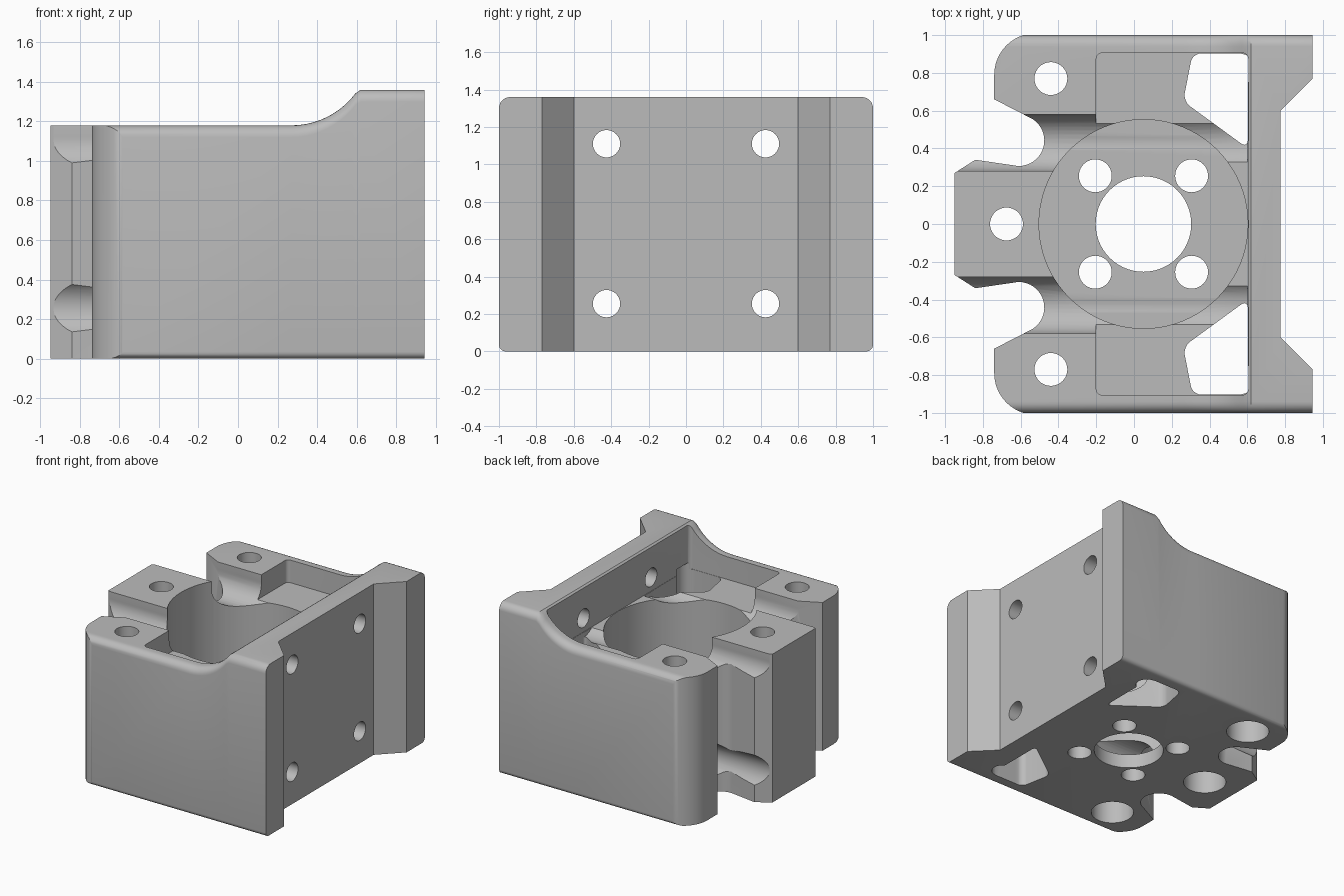
import bpy, bmesh, math
from mathutils import Matrix, Vector

cube = bpy.data.objects.get("Cube")
if cube:
    bpy.data.objects.remove(cube)

grey = bpy.data.materials.new("plain grey")
grey.use_nodes = True
grey.diffuse_color = (0.5, 0.5, 0.5, 1)
grey.node_tree.nodes["Principled BSDF"].inputs["Base Color"].default_value = (0.5, 0.5, 0.5, 1)


def finish(bm, name):
    bmesh.ops.recalc_face_normals(bm, faces=bm.faces)
    mesh = bpy.data.meshes.new(name)
    bm.to_mesh(mesh)
    bm.free()
    mesh.materials.append(grey)
    ob = bpy.data.objects.new(name, mesh)
    bpy.context.scene.collection.objects.link(ob)
    return ob


def loft(bm, sections):
    """Join closed sections of equal point count into a capped solid."""
    rings = [[bm.verts.new(p) for p in section] for section in sections]
    bm.faces.new(rings[0])
    bm.faces.new(rings[-1])
    for a, b in zip(rings, rings[1:]):
        for i in range(len(a)):
            j = (i + 1) % len(a)
            bm.faces.new((a[i], a[j], b[j], b[i]))


def prism(name, pts, lo, hi, radius=0.0):
    """Extrude an outline along z, optionally rounding its upright edges."""
    bm = bmesh.new()
    loft(bm, [[(x, y, z) for x, y in pts] for z in (lo, hi)])
    bmesh.ops.recalc_face_normals(bm, faces=bm.faces)
    if radius:
        upright = [e for e in bm.edges if abs(e.verts[0].co.z - e.verts[1].co.z) > 0.01]
        bmesh.ops.bevel(bm, geom=upright, offset=radius, segments=6, profile=0.5,
                        affect='EDGES', clamp_overlap=True)
    return finish(bm, name)


def box(name, x0, x1, y0, y1, z0, z1, radius=0.0):
    return prism(name, [(x0, y0), (x1, y0), (x1, y1), (x0, y1)], z0, z1, radius)


def rod(name, radius, start, axis, length, sides=40):
    bm = bmesh.new()
    turn = Matrix.Rotation(math.pi / 2, 4, 'Y') if axis == 'X' else Matrix.Identity(4)
    mid = Vector(start) + turn @ Vector((0, 0, length / 2))
    bmesh.ops.create_cone(bm, cap_ends=True, segments=sides, radius1=radius, radius2=radius,
                          depth=length, matrix=Matrix.Translation(mid) @ turn)
    return finish(bm, name)


def arc(cx, cy, r, a0, a1, n):
    steps = [math.radians(a0 + (a1 - a0) * i / n) for i in range(n + 1)]
    return [(cx + r * math.cos(a), cy + r * math.sin(a)) for a in steps]


def combine(target, tool, operation='DIFFERENCE'):
    """Cut the target with the tool, keep the result and drop the tool."""
    mod = target.modifiers.new("cut", 'BOOLEAN')
    mod.operation, mod.object, mod.solver = operation, tool, 'EXACT'
    bpy.context.view_layer.update()
    graph = bpy.context.evaluated_depsgraph_get()
    mesh = bpy.data.meshes.new_from_object(target.evaluated_get(graph))
    target.modifiers.clear()
    if mesh.polygons:
        target.data = mesh
    bpy.data.objects.remove(tool)


# Body: rounded cross-sections following the stepped top line
def section(x, top):
    right = arc(0.965, 0.035, 0.035, -90, 0, 5) + arc(0.94, top - 0.06, 0.06, 0, 90, 6)
    ring = right + [(-y, z) for y, z in reversed(right)]
    return [(x, y, z) for y, z in ring]


top_line = [(-1.1, 1.18)] + arc(0.27, 1.585, 0.405, -90, -37, 10) + [(0.62, 1.36), (0.945, 1.36)]
bm = bmesh.new()
loft(bm, [section(x, z) for x, z in top_line])
body = finish(bm, "mount_body")

# Plan outline: grooved end plate, rounded corners, two notches and a centre post
half = [(0.775, 0.6), (0.955, 0.78), (0.955, 1.01)] + arc(-0.52, 0.79, 0.22, 90, 180, 12)
half += [(-0.74, 0.66)] + arc(-0.61, 0.442, 0.135, 58, -92, 16) + [(-0.84, 0.34), (-0.95, 0.27)]
outline = half + [(x, -y) for x, y in reversed(half)]
combine(body, prism("outline_tool", outline, -0.2, 1.6), 'INTERSECT')

# Upper pocket and the round bore
combine(body, box("pocket_tool", -0.2, 0.605, -0.905, 0.905, 1.0, 1.6, 0.03))
combine(body, rod("bore_tool", 0.553, (0.05, 0, 0.11), 'Z', 1.6, 80))

# Openings, access channels and plate holes on both sides
window = [(0.31, 0.903), (0.26, 0.65), (0.603, 0.40), (0.603, 0.903)]
for s in (1, -1):
    combine(body, prism("window_tool", [(x, s * y) for x, y in window], -0.2, 1.3, 0.045))
    combine(body, rod("relief_tool", 0.08, (0.565, s * 0.82, -0.2), 'Z', 1.25))
    for z in (0.255, 1.11):
        combine(body, rod("channel_tool", 0.15, (-1.2, s * 0.43, z), 'X', 1.8))
        combine(body, rod("plate_hole_tool", 0.073, (0.4, s * 0.425, z), 'X', 0.6))
    combine(body, box("trough_tool", -1.2, -0.1, s * 0.43 - 0.149, s * 0.43 + 0.149, 1.11, 1.5))

# Floor opening with its four screw holes
combine(body, rod("centre_hole_tool", 0.253, (0.05, 0, -0.2), 'Z', 0.6, 56))
for sx in (1, -1):
    for sy in (1, -1):
        combine(body, rod("floor_hole_tool", 0.087, (0.05 + sx * 0.255, sy * 0.255, -0.2), 'Z', 0.5))

# Upright bolt holes, wider from below
for x, y in ((-0.44, 0.77), (-0.44, -0.77), (-0.675, 0)):
    combine(body, rod("bolt_hole_tool", 0.087, (x, y, -0.2), 'Z', 1.8))
    combine(body, rod("counterbore_tool", 0.155, (x, y, -0.2), 'Z', 0.7))

# Smooth the curved walls, keep corners crisp
bpy.ops.object.select_all(action='DESELECT')
body.select_set(True)
bpy.context.view_layer.objects.active = body
bpy.ops.object.shade_smooth_by_angle(angle=math.radians(30))
